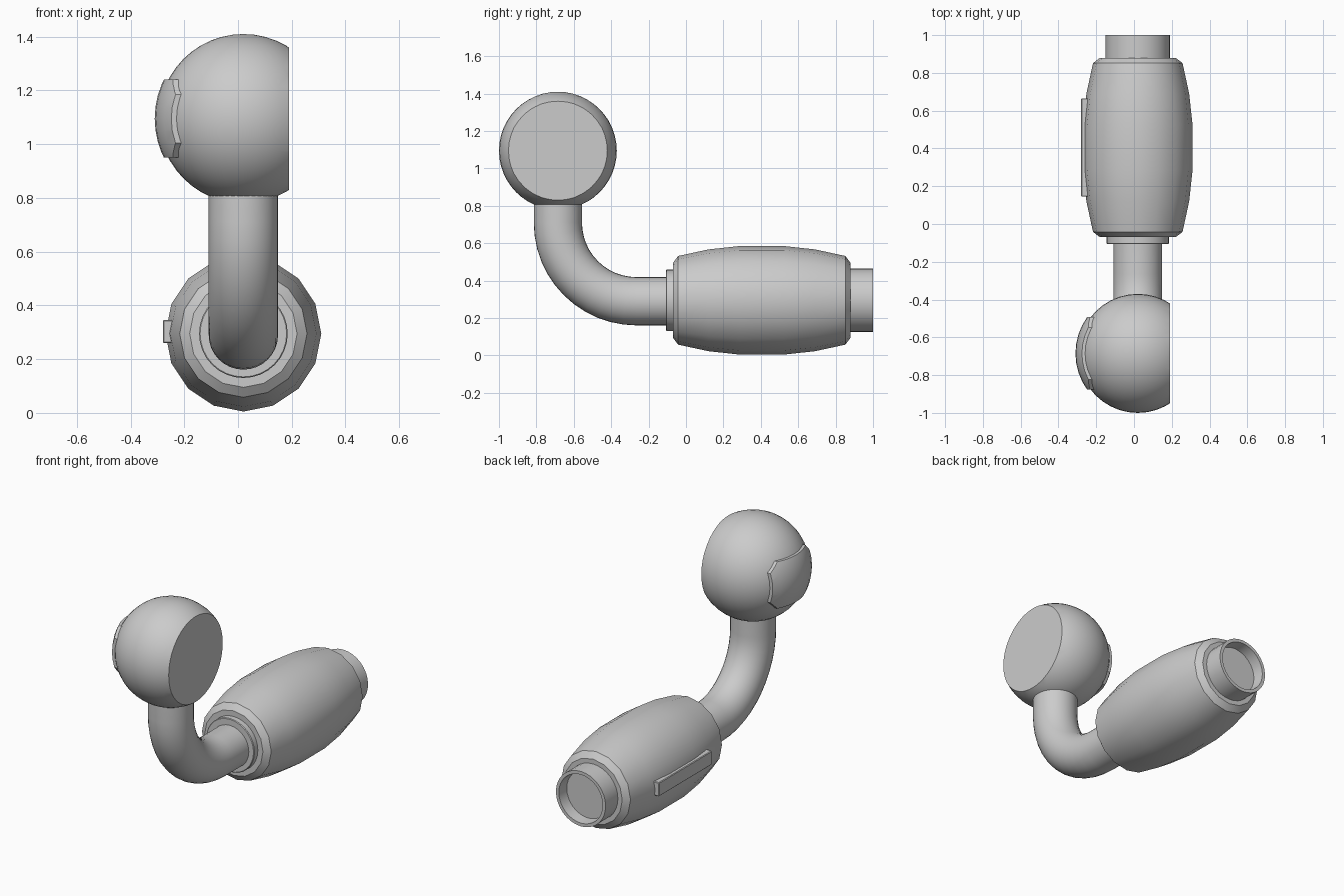
import bpy, bmesh, math
from mathutils import Vector, Matrix

if "Cube" in bpy.data.objects:
    bpy.data.objects.remove(bpy.data.objects["Cube"])

CX, AZ = 0.02, 0.295               # shared centre line of the handle
HEAD = Vector((CX, -0.685, 1.095))  # head centre


def finish(name, bm, angle=30):
    bmesh.ops.recalc_face_normals(bm, faces=bm.faces[:])
    me = bpy.data.meshes.new(name)
    bm.to_mesh(me)
    bm.free()
    ob = bpy.data.objects.new(name, me)
    bpy.context.collection.objects.link(ob)
    bpy.ops.object.select_all(action='DESELECT')
    ob.select_set(True)
    bpy.context.view_layer.objects.active = ob
    bpy.ops.object.shade_smooth_by_angle(angle=math.radians(angle))
    return ob


def loft(name, rings):
    """Skin closed rings of points and cap both ends."""
    bm = bmesh.new()
    loops = [[bm.verts.new(p) for p in ring] for ring in rings]
    n = len(loops[0])
    for a, b in zip(loops, loops[1:]):
        for i in range(n):
            j = (i + 1) % n
            bm.faces.new((a[i], a[j], b[j], b[i]))
    bm.faces.new(loops[0])
    bm.faces.new(loops[-1])
    return finish(name, bm)


def lathe(name, profile, sides):
    """Revolve (y, radius) pairs about the handle axis."""
    angles = [2 * math.pi * i / sides for i in range(sides)]
    return loft(name, [[(CX + r * math.cos(a), y, AZ + r * math.sin(a)) for a in angles]
                       for y, r in profile])


# Barrel-shaped grip with chamfered ends
half = [(-0.475, 0.20), (-0.447, 0.237), (-0.285, 0.272), (-0.12, 0.29)]
lathe("grip_barrel", [(0.405 + y, r) for y, r in half]
      + [(0.405 - y, r) for y, r in reversed(half)], 16)

# Front collar and hollow rear socket
lathe("front_collar", [(-0.06, 0.165), (-0.103, 0.165), (-0.107, 0.161), (-0.107, 0.12)], 32)
lathe("rear_socket", [(0.86, 0.17), (1.0, 0.17), (1.0, 0.15), (0.93, 0.145)], 32)

# Bent neck: straight, quarter arc, straight
R = 0.42
path = [(-0.685, 0.86, 0.0)]
for i in range(13):
    t = math.pi / 2 * i / 12
    path.append((-0.265 - R * math.cos(t), 0.71 - R * math.sin(t), t))
path.append((-0.06, 0.29, math.pi / 2))
rings = []
for y, z, t in path:
    side = Vector((0, math.cos(t), math.sin(t)))
    rings.append([Vector((CX, y, z)) + 0.129 * (Vector((1, 0, 0)) * math.cos(a) + side * math.sin(a))
                  for a in (2 * math.pi * k / 32 for k in range(32))])
loft("bent_neck", rings)

# Ball head sliced flat on the +x side
bm = bmesh.new()
bmesh.ops.create_uvsphere(bm, u_segments=40, v_segments=24, radius=0.315,
                          matrix=Matrix.Translation(HEAD))
cut = bmesh.ops.bisect_plane(bm, geom=bm.verts[:] + bm.edges[:] + bm.faces[:],
                             plane_co=(0.19, 0, 0), plane_no=(1, 0, 0), clear_outer=True)
bmesh.ops.holes_fill(bm, edges=[e for e in cut["geom_cut"] if isinstance(e, bmesh.types.BMEdge)])
finish("ball_head", bm)

# Raised curved pad: larger sphere trimmed by planes to a chamfered rectangle
bm = bmesh.new()
bmesh.ops.create_uvsphere(bm, u_segments=40, v_segments=24, radius=0.33,
                          matrix=Matrix.Translation(HEAD))
trims = [((-0.15 - CX, 0, 0), (1, 0, 0))]
for s in (1, -1):
    trims += [((0, 0.192 * s, 0), (0, s, 0)), ((0, 0, 0.145 * s), (0, 0, s))]
    trims += [((0, 0.192 * s, 0.09 * u), (0, s, u)) for u in (1, -1)]
for co, no in trims:
    cut = bmesh.ops.bisect_plane(bm, geom=bm.verts[:] + bm.edges[:] + bm.faces[:],
                                 plane_co=HEAD + Vector(co), plane_no=Vector(no).normalized(),
                                 clear_outer=True)
    bmesh.ops.holes_fill(bm, edges=[e for e in cut["geom_cut"] if isinstance(e, bmesh.types.BMEdge)])
finish("head_pad", bm)

# Long switch bar on the -x side of the grip
bm = bmesh.new()
bmesh.ops.create_cube(bm, size=1, matrix=Matrix.Translation((-0.245, 0.405, 0.303))
                      @ Matrix.Diagonal((0.07, 0.52, 0.086, 1)))
bmesh.ops.bevel(bm, geom=bm.edges[:], offset=0.004, segments=1, affect='EDGES')
finish("switch_bar", bm)
